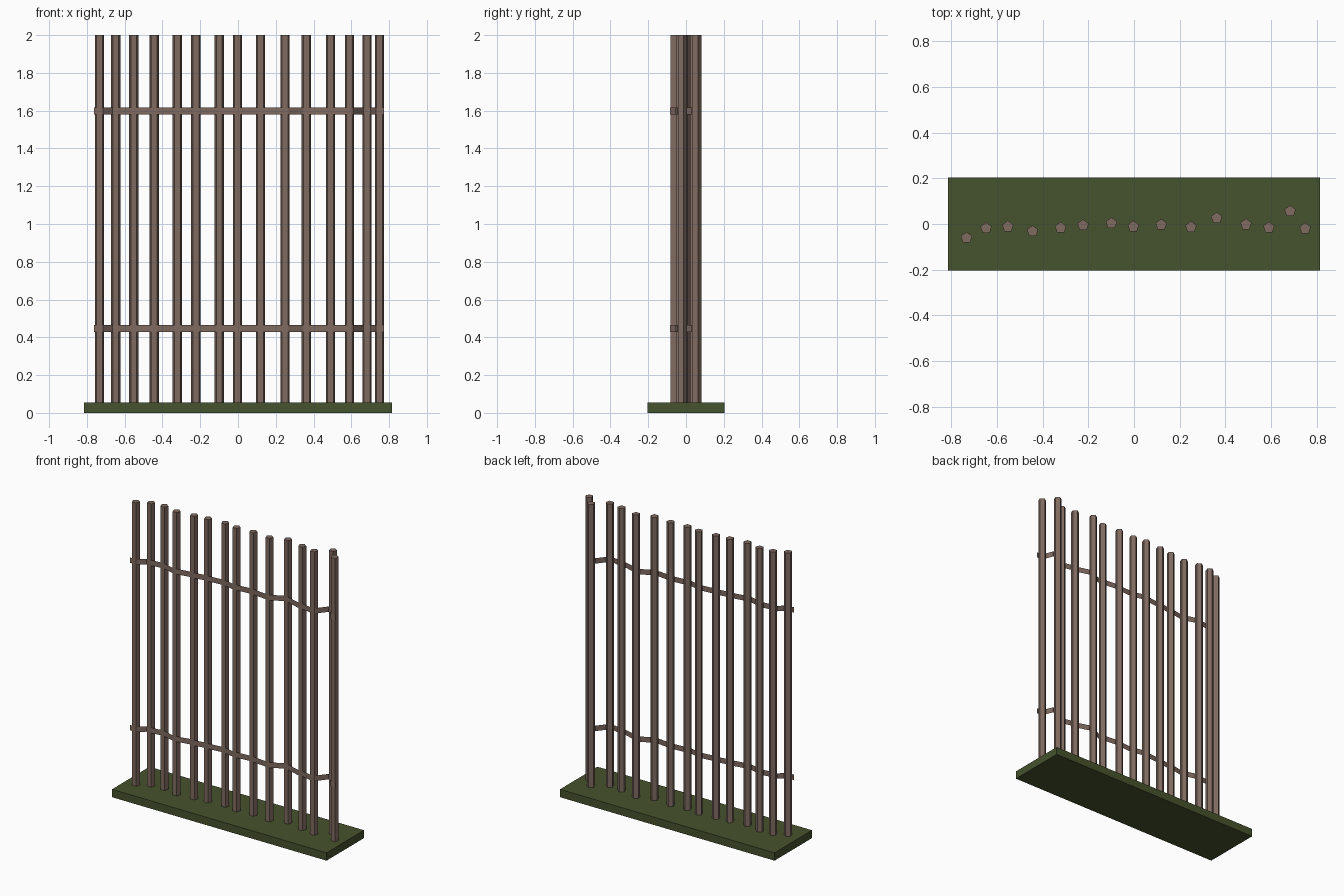
import bpy, math

if "Cube" in bpy.data.objects:
    bpy.data.objects.remove(bpy.data.objects["Cube"])

def material(name, rgb):
    m = bpy.data.materials.new(name)
    m.diffuse_color = (*rgb, 1)
    m.use_nodes = True
    m.node_tree.nodes["Principled BSDF"].inputs["Base Color"].default_value = m.diffuse_color
    return m

WOOD = material("weathered_wood", (0.216, 0.146, 0.118))
GRASS = material("dark_grass", (0.061, 0.084, 0.026))

# pole centres (x, y)
POLES = [(-.733, -.061), (-.647, -.019), (-.552, -.011), (-.444, -.032), (-.321, -.017),
         (-.223, -.006), (-.099, .003), (-.003, -.011), (.119, -.004), (.249, -.014),
         (.362, .026), (.490, -.002), (.590, -.016), (.683, .056), (.749, -.020)]
R = 0.026

# turf slab
bpy.ops.mesh.primitive_cube_add(size=1, location=(0, 0, 0.027))
slab = bpy.context.object
slab.name = "turf_base"
slab.scale = (1.63, 0.406, 0.054)
slab.data.materials.append(GRASS)

# five-sided poles, flat side to the front
for i, (x, y) in enumerate(POLES):
    bpy.ops.mesh.primitive_cylinder_add(vertices=5, radius=R, depth=1.96, location=(x, y, 1.02))
    pole = bpy.context.object
    pole.name = f"pole_{i + 1}"
    if max(v.co.y for v in pole.data.vertices) < R - 1e-4:
        pole.rotation_euler.z = math.pi
    pole.data.materials.append(WOOD)

# thin ribbon rails bending along the front of the poles
path = []
for x, y in POLES:
    path += [(x - 0.018, y - 0.024), (x + 0.018, y - 0.024)]
path[0] = (-0.762, path[0][1])
path[-1] = (0.772, path[-1][1])

def rail(name, z, half=0.0185):
    verts = [(x, y, z + s * half) for x, y in path for s in (-1, 1)]
    faces = [(2 * i, 2 * i + 2, 2 * i + 3, 2 * i + 1) for i in range(len(path) - 1)]
    mesh = bpy.data.meshes.new(name)
    mesh.from_pydata(verts, [], faces)
    mesh.materials.append(WOOD)
    bpy.context.collection.objects.link(bpy.data.objects.new(name, mesh))

rail("lower_rail", 0.447)
rail("upper_rail", 1.597)
